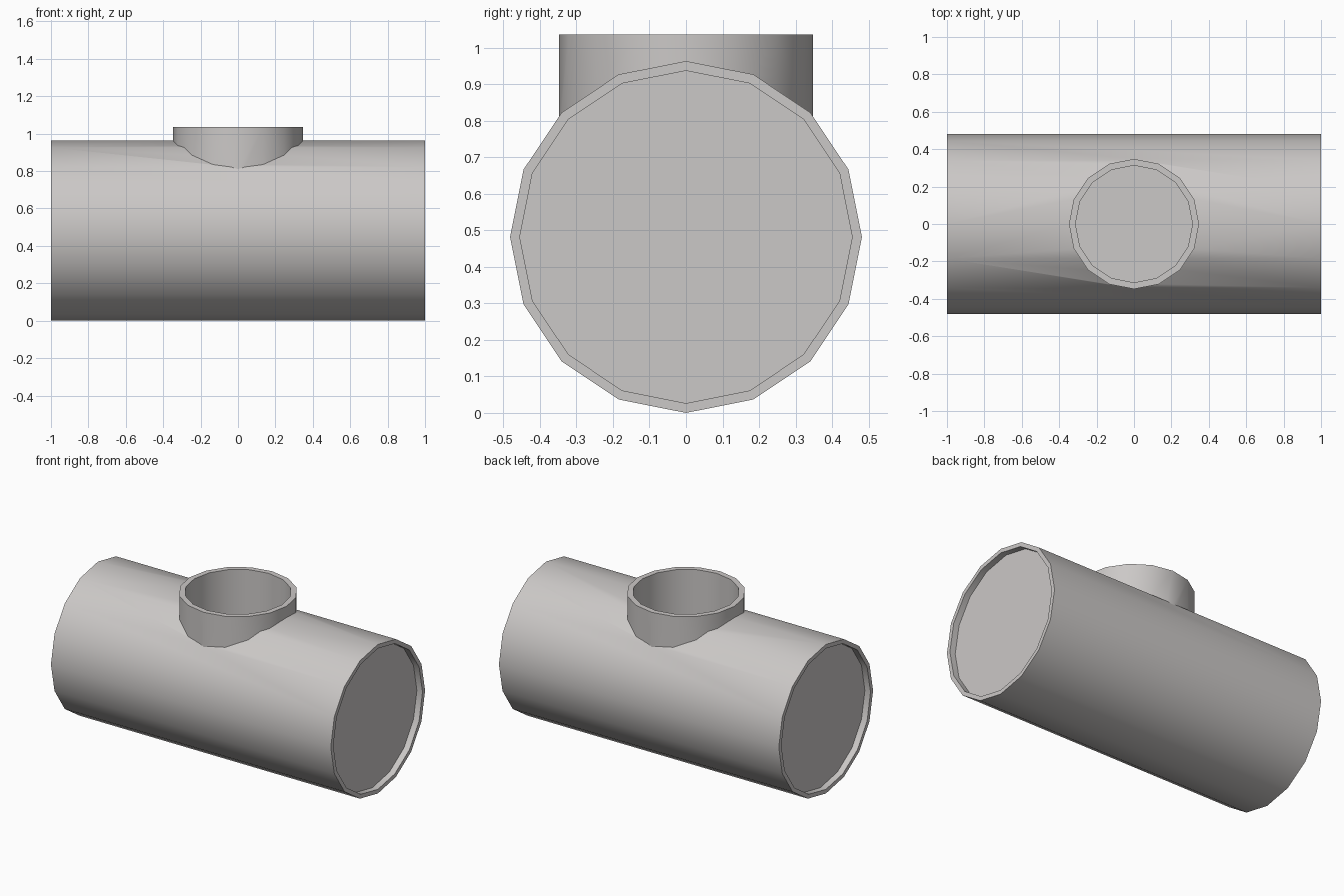
import bpy, bmesh, math
from mathutils import Matrix

if "Cube" in bpy.data.objects:
    bpy.data.objects.remove(bpy.data.objects["Cube"])

SIDES = 16

steel = bpy.data.materials.new("warm grey")
steel.diffuse_color = (0.60, 0.58, 0.57, 1)
steel.use_nodes = True
steel.node_tree.nodes["Principled BSDF"].inputs["Base Color"].default_value = steel.diffuse_color


def lathe(name, profile, matrix):
    """Closed solid spun around z from (radius, height) points, capped at both ends."""
    bm = bmesh.new()
    rings = [[bm.verts.new((r * math.cos(2 * math.pi * i / SIDES),
                            r * math.sin(2 * math.pi * i / SIDES), h))
              for i in range(SIDES)] for r, h in profile]
    for a, b in zip(rings, rings[1:]):
        for i in range(SIDES):
            j = (i + 1) % SIDES
            bm.faces.new((a[i], a[j], b[j], b[i]))
    bm.faces.new(rings[0][::-1])
    bm.faces.new(rings[-1])
    bmesh.ops.transform(bm, matrix=matrix, verts=bm.verts)
    bmesh.ops.recalc_face_normals(bm, faces=bm.faces)
    mesh = bpy.data.meshes.new(name)
    bm.to_mesh(mesh)
    bm.free()
    mesh.materials.append(steel)
    obj = bpy.data.objects.new(name, mesh)
    bpy.context.collection.objects.link(obj)
    return obj


def combine(target, other, operation):
    """Apply a boolean and delete the helper."""
    mod = target.modifiers.new(operation, 'BOOLEAN')
    mod.operation = operation
    mod.solver = 'EXACT'
    mod.object = other
    bpy.ops.object.select_all(action='DESELECT')
    bpy.context.view_layer.objects.active = target
    target.select_set(True)
    bpy.ops.object.modifier_apply(modifier=mod.name)
    bpy.data.objects.remove(other)


# Main horizontal pipe with shallow recessed ends
along_x = Matrix.Translation((0, 0, 0.4815)) @ Matrix.Rotation(math.pi / 2, 4, 'Y')
R, r, d = 0.4815, 0.455, 0.96
pipe = lathe("pipe_tee",
             [(r, -d), (r, -1), (R, -1), (R, 1), (r, 1), (r, d)], along_x)

# Upright branch collar, joined to the pipe
collar = lathe("branch_collar", [(0.348, 0.55), (0.348, 1.035)], Matrix())
combine(pipe, collar, 'UNION')

# Deep flat-bottomed bore in the branch
bore = lathe("bore_cutter", [(0.313, 0.68), (0.313, 1.2)], Matrix())
bore.hide_render = True
combine(pipe, bore, 'DIFFERENCE')

# Smooth walls, crisp rims
bpy.ops.object.shade_smooth_by_angle(angle=math.radians(30))
